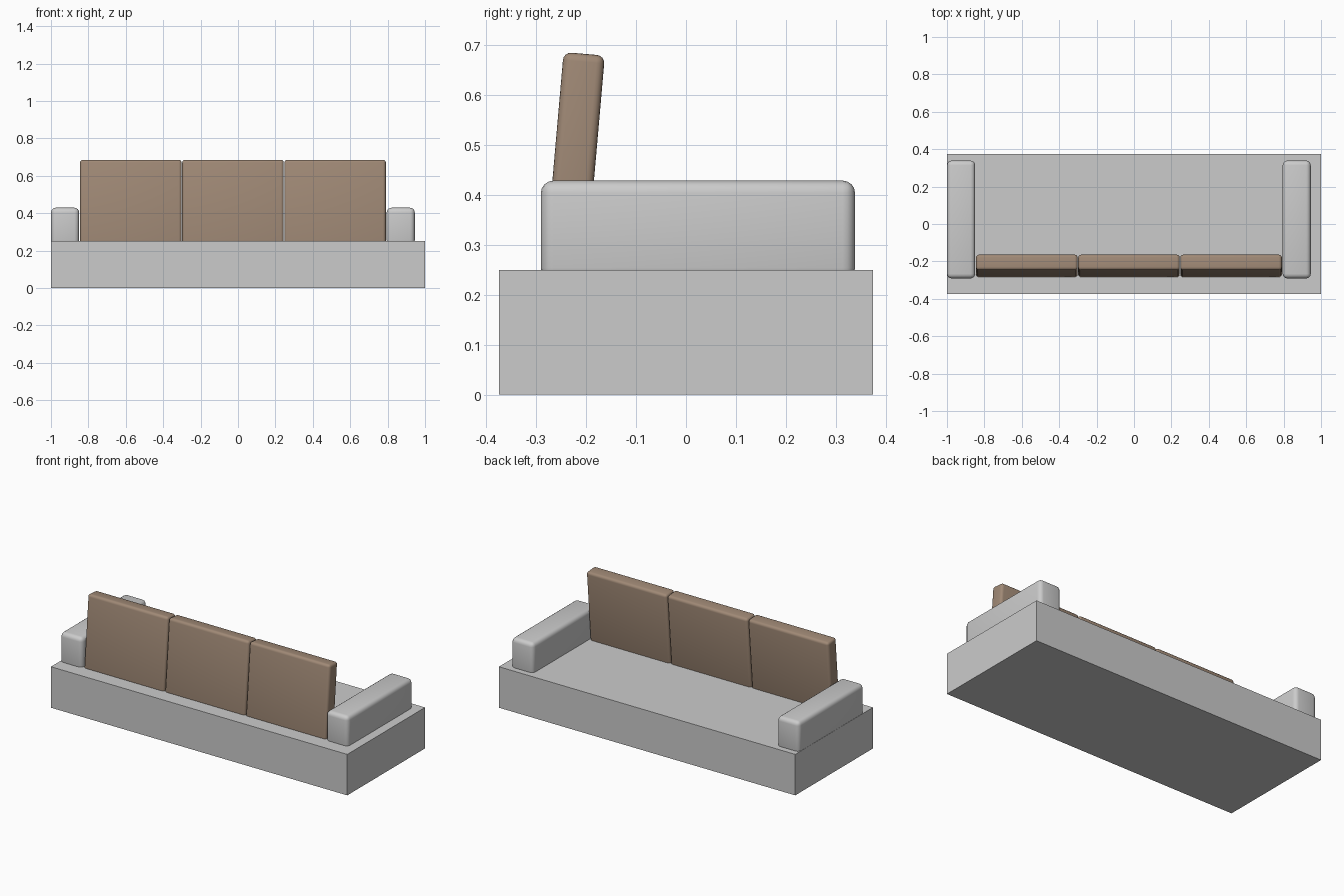
import bpy
from math import radians

if "Cube" in bpy.data.objects:
    bpy.data.objects.remove(bpy.data.objects["Cube"])


def box(name, center, size, bevel=0.0, tilt=0.0, mat=None):
    bpy.ops.mesh.primitive_cube_add(size=1, location=center, rotation=(tilt, 0, 0))
    ob = bpy.context.object
    ob.name = name
    ob.scale = size
    bpy.ops.object.transform_apply(location=False, rotation=False, scale=True)
    if bevel:
        mod = ob.modifiers.new("rounded_edges", 'BEVEL')
        mod.width = bevel
        mod.segments = 4
        bpy.ops.object.modifier_apply(modifier=mod.name)
        bpy.ops.object.shade_smooth_by_angle(angle=radians(40))
    if mat:
        ob.data.materials.append(mat)
    return ob


brown = bpy.data.materials.new("brown_fabric")
brown.diffuse_color = (0.35, 0.25, 0.18, 1)
brown.use_nodes = True
brown.node_tree.nodes["Principled BSDF"].inputs["Base Color"].default_value = brown.diffuse_color

# Plinth base
box("base", (0, 0, 0.125), (2, 0.75, 0.25))

# Armrests, sunk slightly into the base
for name, x in (("left_armrest", -0.9245), ("right_armrest", 0.870)):
    box(name, (x, 0.024, 0.329), (0.15, 0.63, 0.20), bevel=0.025)

# Row of three leaning back cushions
for i in range(3):
    box(f"back_cushion_{i + 1}", (-0.573 + i * 0.546, -0.2236, 0.459),
        (0.543, 0.083, 0.45), bevel=0.016, tilt=radians(-5), mat=brown)
